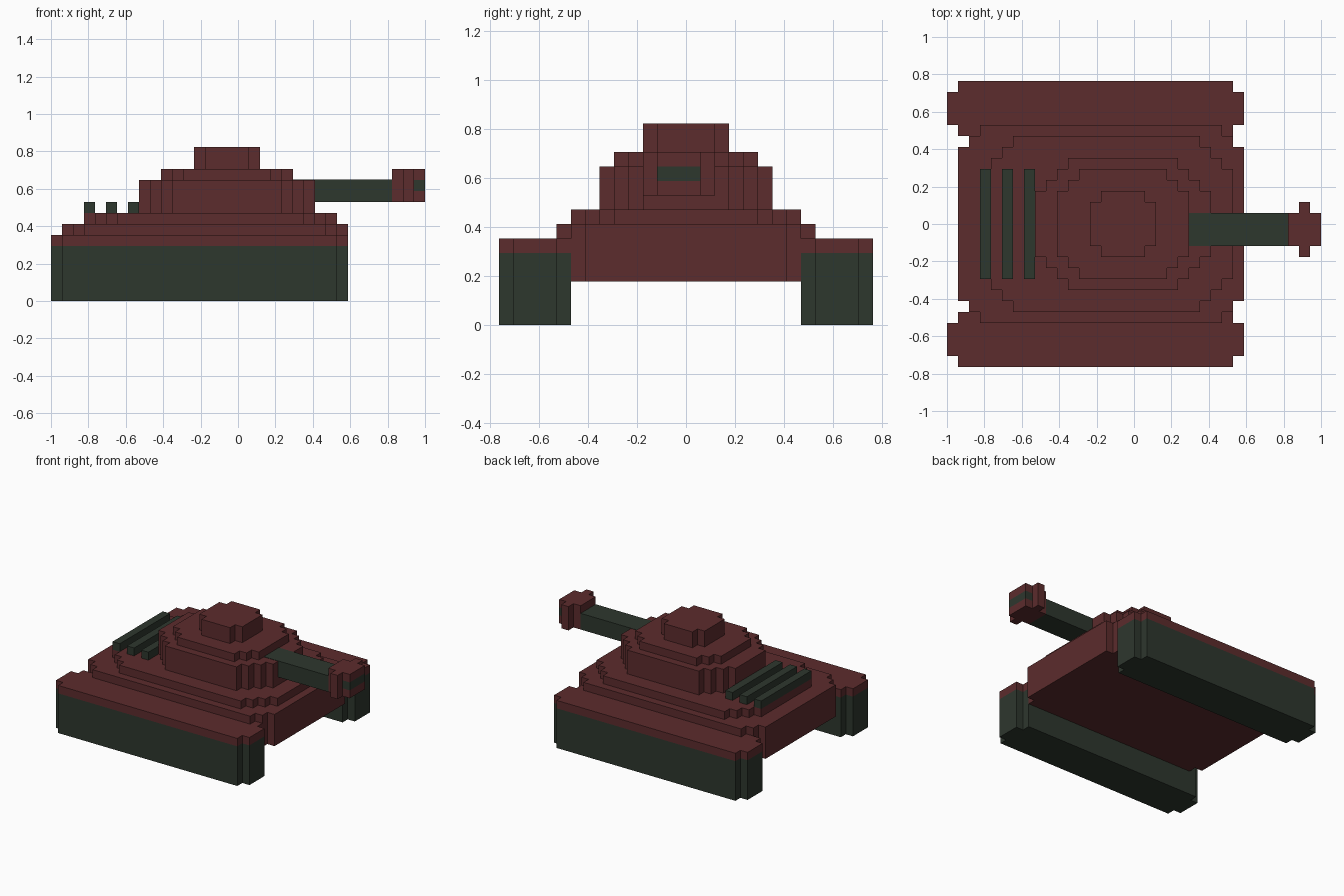
import bpy
import bmesh

U = 1 / 17  # edge of one block

cube = bpy.data.objects.get("Cube")
if cube:
    bpy.data.objects.remove(cube, do_unlink=True)


def make_material(name, rgb):
    mat = bpy.data.materials.new(name)
    mat.use_nodes = True
    color = (*rgb, 1)
    mat.diffuse_color = color
    bsdf = next(n for n in mat.node_tree.nodes if n.type == 'BSDF_PRINCIPLED')
    bsdf.inputs["Base Color"].default_value = color
    return mat


RED = make_material("dark red armour", (0.107, 0.025, 0.026))
GREEN = make_material("dark green metal", (0.027, 0.038, 0.027))


def slab(name, mat, z0, z1, steps, cy=0):
    """Stepped plate; steps are (half width in y, x min, x max), widest first."""
    right, left = [], []
    for i, (half, x0, x1) in enumerate(steps):
        inner = steps[i + 1][0] if i + 1 < len(steps) else None
        right.append((x1, half))
        left.append((x0, half))
        if inner is not None:
            right.append((x1, inner))
            left.append((x0, inner))
    # Upper half runs from the left edge to the right edge, then is mirrored
    upper = left[::-1] + right
    outline = upper + [(x, -y) for x, y in reversed(upper)]

    bm = bmesh.new()
    verts = [bm.verts.new((x * U, (y + cy) * U, z0 * U)) for x, y in outline]
    base = bm.faces.new(verts)
    top = bmesh.ops.extrude_face_region(bm, geom=[base])["geom"]
    moved = [g for g in top if isinstance(g, bmesh.types.BMVert)]
    bmesh.ops.translate(bm, verts=moved, vec=(0, 0, (z1 - z0) * U))
    bmesh.ops.recalc_face_normals(bm, faces=bm.faces)
    mesh = bpy.data.meshes.new(name)
    bm.to_mesh(mesh)
    bm.free()
    mesh.materials.append(mat)
    obj = bpy.data.objects.new(name, mesh)
    bpy.context.collection.objects.link(obj)
    return obj


def rounded(cx, rx, ry, count):
    """Steps of an oval that grows one block per row."""
    return [(ry - i, cx - rx + count - 1 - i, cx + rx - count + 1 + i)
            for i in range(count)]


# Tracks with red guards on top
track_plan = [(2.5, -16, 9), (1.5, -17, 10)]
for side, sign in (("front", -1), ("back", 1)):
    slab(side + "_track", GREEN, 0, 5, track_plan, sign * 10.5)
    slab(side + "_track_guard", RED, 5, 6, track_plan, sign * 10.5)

# Hull and decks
slab("hull", RED, 3, 6, [(8, -15, 9), (7, -16, 10)])
slab("lower_deck", RED, 6, 7, [(9, -14, 8), (8, -15, 9), (7, -16, 10)])
slab("upper_deck", RED, 7, 8, rounded(-2.5, 11.5, 8, 4))

# Turret
slab("turret", RED, 8, 11, rounded(-1, 8, 6, 4))
slab("turret_roof", RED, 11, 12, rounded(-1, 6, 5, 3))
slab("hatch", RED, 12, 14, rounded(-1, 3, 3, 2))

# Engine vents
for i in range(3):
    x = -14 + 2 * i
    slab(f"vent_{i + 1}", GREEN, 8, 9, [(5, x, x + 1)])

# Gun, slightly proud of the turret top
slab("barrel", GREEN, 9, 11.04, [(1.5, 5, 14)], -0.5)
slab("muzzle", RED, 9, 12, [(2.5, 15, 16), (1.5, 14, 16)], -0.5)
for name, mat, z in (("muzzle_lower_lip", RED, 9), ("muzzle_bore", GREEN, 10),
                     ("muzzle_upper_lip", RED, 11)):
    slab(name, mat, z, z + 1, [(1.5, 16, 17)], -0.5)
